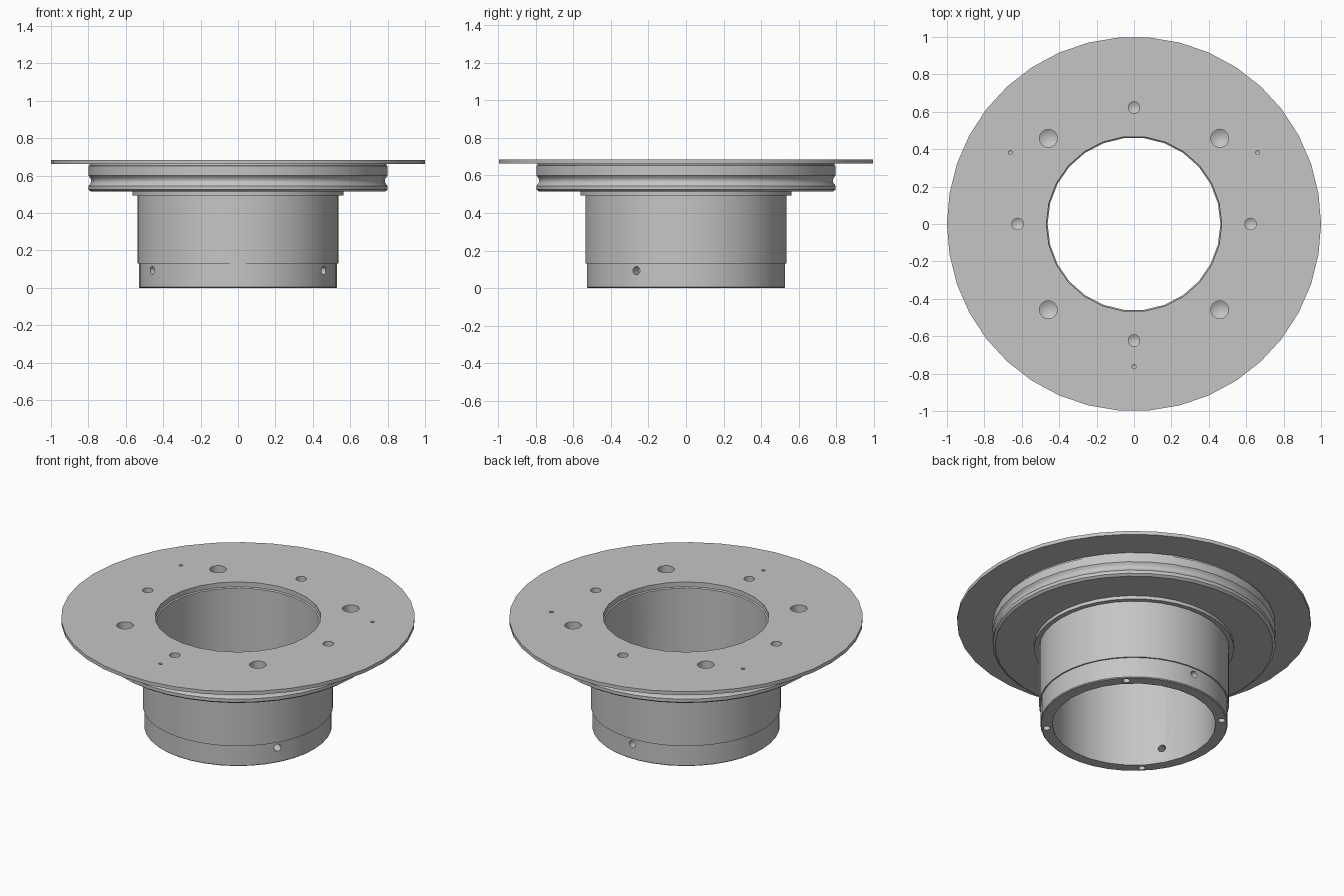
import bpy, bmesh
from math import cos, sin, pi, radians
from mathutils import Matrix

cube = bpy.data.objects.get("Cube")
if cube:
    bpy.data.objects.remove(cube, do_unlink=True)

TOP = 0.685


def lathe(bm, profile, sides, matrix=Matrix()):
    """Add a closed solid of revolution from (radius, height) points, low to high."""
    rings = []
    for r, z in profile:
        if r == 0:
            rings.append([bm.verts.new(matrix @ Matrix.Translation((0, 0, z)).translation)] * sides)
        else:
            rings.append([bm.verts.new((matrix @ Matrix.Translation(
                (r * cos(2 * pi * i / sides), r * sin(2 * pi * i / sides), z))).translation)
                for i in range(sides)])
    for low, high in zip(rings, rings[1:]):
        for i in range(sides):
            j = (i + 1) % sides
            corners = [low[i], low[j], high[j], high[i]]
            bm.faces.new(list(dict.fromkeys(corners)))
    for ring in (rings[0], rings[-1]):
        if ring[0] is not ring[1]:
            bm.faces.new(ring)


def make_object(name, bm):
    bmesh.ops.recalc_face_normals(bm, faces=bm.faces)
    mesh = bpy.data.meshes.new(name)
    bm.to_mesh(mesh)
    bm.free()
    obj = bpy.data.objects.new(name, mesh)
    bpy.context.collection.objects.link(obj)
    return obj


def drill(bm, radius, depth, azimuth, distance, height, side=False):
    """Blind hole with a conical tip, drilled down or inward at a polar position."""
    profile = [(0, -depth - radius * 0.6), (radius, -depth), (radius, 0.02)]
    matrix = (Matrix.Rotation(radians(azimuth), 4, "Z")
              @ Matrix.Translation((distance, 0, height)))
    if side:
        matrix = matrix @ Matrix.Rotation(pi / 2, 4, "Y")
    lathe(bm, profile, 16, matrix)


# Sleeve, collar, grooved ring and flange as one turned solid
groove = [(0.8 - 0.015 * sin(pi * t / 6), 0.545 + 0.055 * t / 6) for t in range(7)]
outline = [
    (0.525, 0), (0.53, 0.005), (0.53, 0.13), (0.538, 0.13), (0.538, 0.493),
    (0.565, 0.493), (0.565, 0.514), (0.785, 0.514), (0.8, 0.525),
    *groove, (0.8, 0.652), (0.793, 0.655), (0.793, 0.663), (1, 0.663), (1, TOP)]
bm = bmesh.new()
lathe(bm, outline, 38)
body = make_object("flanged_sleeve", bm)

# Central bore with a shallow lip at the top
bm = bmesh.new()
lathe(bm, [(0.462, -0.1), (0.462, 0.65), (0.469, 0.655), (0.469, 0.8)], 26)
bore = make_object("bore_cutter", bm)

# Drilled holes: flange face, bottom rim and sleeve wall
bm = bmesh.new()
for k in range(4):
    drill(bm, 0.048, 0.1, 45 + 90 * k, 0.648, TOP)
    drill(bm, 0.031, 0.08, 90 * k, 0.623, TOP)
    flipped = bmesh.new()
    matrix = (Matrix.Rotation(radians(45 + 90 * k), 4, "Z")
              @ Matrix.Translation((0.496, 0, 0)) @ Matrix.Rotation(pi, 4, "X"))
    lathe(bm, [(0, -0.09), (0.02, -0.08), (0.02, 0.02)], 16, matrix)
    flipped.free()
for k in range(3):
    drill(bm, 0.011, 0.05, 30 + 120 * k, 0.763, TOP)
    drill(bm, 0.022, 0.14, 90 + 120 * k, 0.56, 0.093, side=True)
holes = make_object("hole_cutter", bm)

# Cut the bore and holes
bpy.context.view_layer.objects.active = body
body.select_set(True)
for cutter in (bore, holes):
    cutter.hide_render = True
    mod = body.modifiers.new(cutter.name, "BOOLEAN")
    mod.operation = "DIFFERENCE"
    mod.solver = "EXACT"
    mod.object = cutter
    bpy.ops.object.modifier_apply(modifier=mod.name)
    bpy.data.objects.remove(cutter, do_unlink=True)

# Single grey metal
grey = bpy.data.materials.new("machined_grey")
grey.use_nodes = True
colour = (0.56, 0.56, 0.56, 1)
grey.diffuse_color = colour
grey.node_tree.nodes["Principled BSDF"].inputs["Base Color"].default_value = colour
body.data.materials.clear()
body.data.materials.append(grey)
for face in body.data.polygons:
    face.material_index = 0

bpy.ops.object.shade_smooth_by_angle(angle=radians(30))
